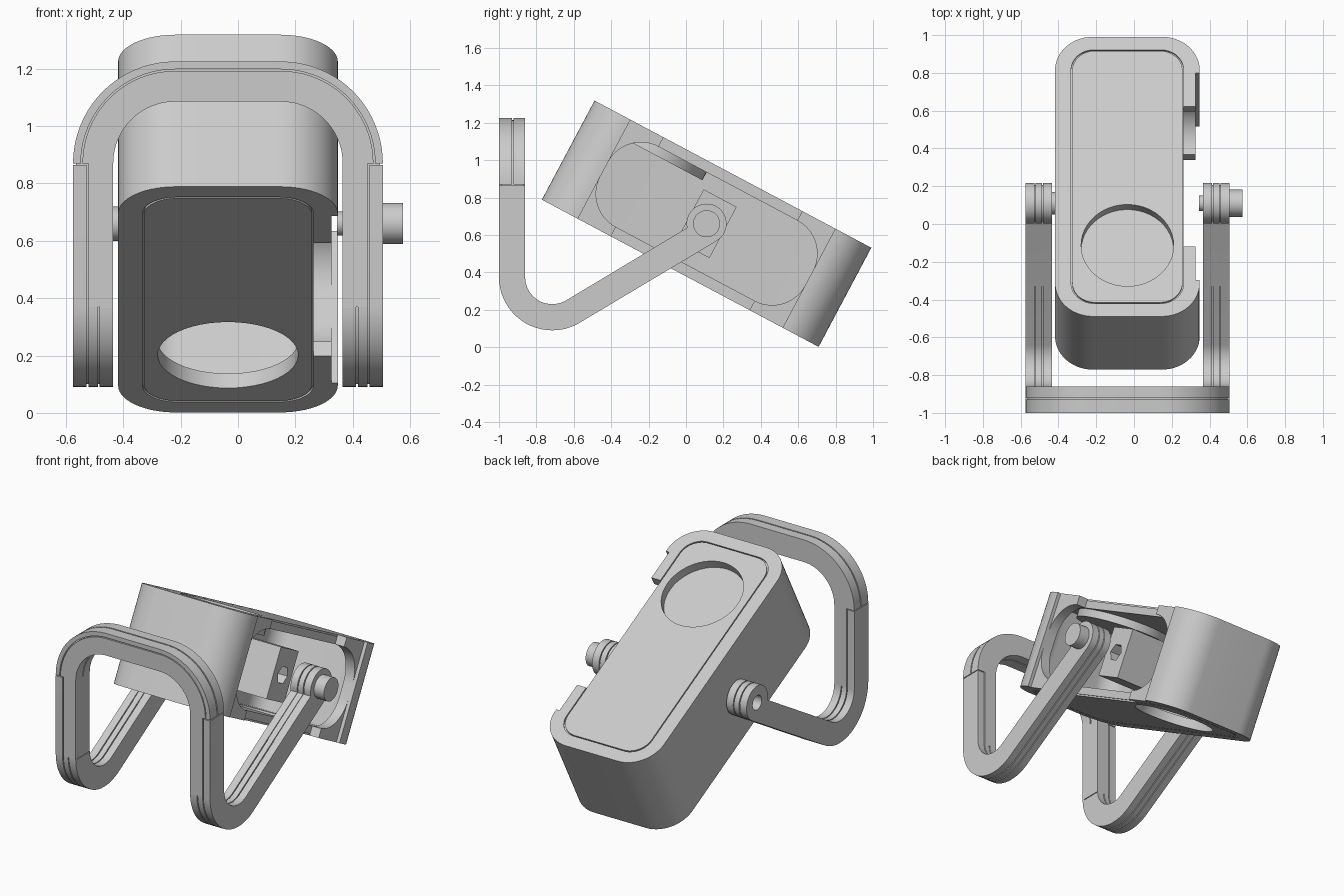
import bpy, bmesh
from math import sin, cos, radians, pi
from mathutils import Matrix

if "Cube" in bpy.data.objects:
    bpy.data.objects.remove(bpy.data.objects["Cube"], do_unlink=True)

grey = bpy.data.materials.new("plain_grey")
grey.use_nodes = True
grey.diffuse_color = (0.6, 0.6, 0.6, 1)
grey.node_tree.nodes["Principled BSDF"].inputs["Base Color"].default_value = (0.6, 0.6, 0.6, 1)

MID = -0.035                      # symmetry plane in x
PIVOT = (0.11, 0.66)              # hinge axis in y, z
TILT = Matrix.Translation((0, *PIVOT)) @ Matrix.Rotation(radians(-28), 4, 'X')
FLAT = Matrix.Identity(4)


def arc(cx, cy, r, a, b, n=14):
    steps = [radians(a + (b - a) * i / n) for i in range(n + 1)]
    return [(cx + r * cos(t), cy + r * sin(t)) for t in steps]


def circle(cx, cy, r, n=48):
    return arc(cx, cy, r, 0, 360, n)[:-1]


def rounded(cx, cy, w, h, r):
    """Rounded rectangle with half sizes w and h."""
    pts = []
    for k, (sx, sy) in enumerate([(1, 1), (-1, 1), (-1, -1), (1, -1)]):
        pts += arc(cx + sx * (w - r), cy + sy * (h - r), r, 90 * k, 90 * k + 90)
    return pts


def rect(x0, y0, x1, y1):
    return [(x0, y0), (x1, y0), (x1, y1), (x0, y1)]


def prism(name, pts, axis, lo, hi, frame=FLAT):
    """Extrude a 2D outline along an axis from lo to hi."""
    place = {'x': lambda a, b: (lo, a, b), 'y': lambda a, b: (a, lo, b),
             'z': lambda a, b: (a, b, lo)}[axis]
    bm = bmesh.new()
    base = bm.faces.new([bm.verts.new(place(*p)) for p in pts])
    ext = bmesh.ops.extrude_face_region(bm, geom=[base])
    move = [(hi - lo) * (axis == a) for a in 'xyz']
    bmesh.ops.translate(bm, vec=move, verts=[v for v in ext['geom'] if isinstance(v, bmesh.types.BMVert)])
    bmesh.ops.recalc_face_normals(bm, faces=bm.faces)
    mesh = bpy.data.meshes.new(name)
    bm.to_mesh(mesh)
    bm.free()
    mesh.materials.append(grey)
    ob = bpy.data.objects.new(name, mesh)
    bpy.context.collection.objects.link(ob)
    ob.matrix_world = frame
    return ob


def activate(ob):
    bpy.ops.object.select_all(action='DESELECT')
    ob.select_set(True)
    bpy.context.view_layer.objects.active = ob


def cut(ob, *cutters):
    activate(ob)
    for c in cutters:
        m = ob.modifiers.new("cut", 'BOOLEAN')
        m.operation, m.solver, m.object = 'DIFFERENCE', 'EXACT', c
        bpy.ops.object.modifier_apply(modifier=m.name)
        bpy.data.objects.remove(c, do_unlink=True)


# Tilted housing: a hollow frame with an open side
HALF, LID = 0.3, 0.243
shell = prism("housing_shell", rounded(MID, 0, 0.383, 0.838, 0.2), 'z', -HALF, HALF, TILT)
cut(shell,
    prism("cavity", rounded(MID, 0, 0.298, 0.76, 0.12), 'z', -1, 1, TILT),
    prism("opening", rounded(0, 0, 0.62, LID, 0.2), 'x', 0.1, 0.5, TILT),
    prism("side_recess", rect(-0.62, -1, 0.62, 1), 'x', 0.326, 0.5, TILT),
    prism("top_notch", rect(-0.42, LID - 0.002, 0.42, 1), 'x', 0.2, 0.5, TILT),
    prism("bottom_notch", rect(-0.42, -1, 0.42, 0.002 - LID), 'x', 0.2, 0.5, TILT))

# Lids with a round window and a thin seam around them
for name, s in (("top", 1), ("bottom", -1)):
    layers = [("lid_base", 0.298, LID, 0.29), ("lid_face", 0.292, 0.28, HALF)]
    for part, w, lo, hi in layers:
        lid = prism(f"{name}_{part}", rounded(MID, 0, w, w + 0.462, 0.12), 'z',
                    min(s * lo, s * hi), max(s * lo, s * hi), TILT)
        cut(lid, prism("window", circle(MID, -0.412 * s, 0.245), 'z', -1, 1, TILT))

# Window disc under the top lid only
disc = prism("window_disc", circle(MID, -0.412, 0.283), 'z', 0.195, LID, TILT)

# Inner mounting block with a hexagonal socket
block = prism("mounting_block", rect(-0.1, -0.155, 0.1, 0.155), 'x', -0.333, 0.235, TILT)
cut(block, prism("socket", circle(0, 0, 0.055, 6), 'x', 0.08, 0.5, TILT))


# Bracket arch over the front
def arch(o, i, foot=0.87):
    def side(d, flip):
        pts = [(MID + 0.54 - d, foot)]
        pts += arc(MID + 0.185, 0.87, 0.355 - d, 0, 90, 20)
        pts += arc(MID - 0.185, 0.87, 0.355 - d, 90, 180, 20)
        pts.append((MID - 0.54 + d, foot))
        return pts[::-1] if flip else pts
    clean = side(o, False)[1:-1] + side(i, True)[1:-1]
    return clean


prism("arch_rear", arch(0, 0.14), 'y', -0.922, -0.86)
prism("arch_front_rim", arch(0, 0.027), 'y', -1, -0.93)
prism("arch_front", arch(0.033, 0.14), 'y', -1, -0.93)
prism("arch_core", arch(0.01, 0.13), 'y', -0.99, -0.87)


# Bent side arms, layered with grooves between the layers
def arm_outline(i, top):
    pts = [(-1 + i, top)] + arc(-0.715, 0.375, 0.285 - i, 180, 300, 20)
    pts += arc(*PIVOT, 0.107 - i, -60, 192, 28)
    pts += arc(-0.715, 0.375, 0.145 + i, 300, 180, 20) + [(-0.86 - i, top)]
    return pts


for name, s in (("left", 1), ("right", -1)):
    def span(a, b):
        return sorted((MID + s * (0.54 - a), MID + s * (0.54 - b)))
    arms = [("outer", 0, 0.047, 0, 0.865), ("middle", 0.053, 0.087, 0, 0.375),
            ("inner", 0.093, 0.14, 0, 0.365), ("core", 0.01, 0.13, 0.01, 0.87)]
    for part, a, b, inset, top in arms:
        prism(f"{name}_arm_{part}", arm_outline(inset, top), 'x', *span(a, b))
    prism(f"{name}_upright", rect(-1, 0.37, -0.86, 0.87), 'x', *span(0.053, 0.14))

# Hinge: spacer washers, clamping knob, and a screw hole on the plain side
prism("left_spacer", circle(*PIVOT, 0.042), 'x', 0.345, 0.37)
prism("right_spacer", circle(*PIVOT, 0.06), 'x', -0.44, -0.41)
prism("clamp_knob", circle(*PIVOT, 0.072), 'x', 0.5, 0.575)
for part in ("outer", "core", "middle"):
    cut(bpy.data.objects[f"right_arm_{part}"],
        prism("screw_hole", circle(*PIVOT, 0.045), 'x', -0.7, -0.5))

for ob in bpy.context.scene.objects:
    if ob.type == 'MESH':
        activate(ob)
        bpy.ops.object.shade_smooth_by_angle(angle=radians(30))
